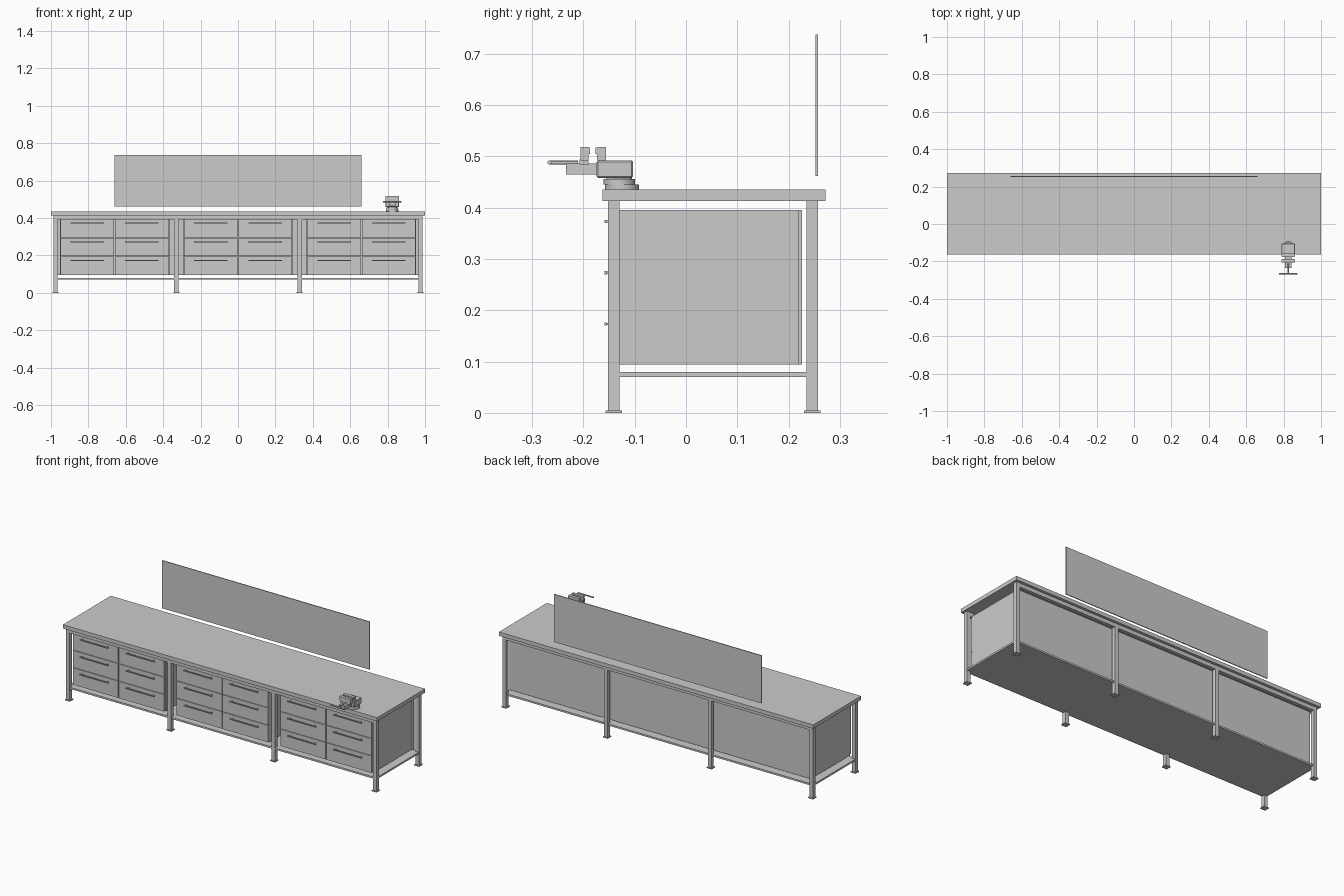
import bpy, bmesh
from mathutils import Matrix

if "Cube" in bpy.data.objects:
    bpy.data.objects.remove(bpy.data.objects["Cube"])

grey = bpy.data.materials.new("light_grey")
grey.use_nodes = True
grey.diffuse_color = (0.6, 0.6, 0.6, 1)
grey.node_tree.nodes["Principled BSDF"].inputs["Base Color"].default_value = (0.6, 0.6, 0.6, 1)


def add_box(bm, x, y, z):
    """Box from (low, high) pairs on each axis."""
    size = Matrix.Diagonal((x[1] - x[0], y[1] - y[0], z[1] - z[0], 1))
    centre = Matrix.Translation([sum(p) / 2 for p in (x, y, z)])
    bmesh.ops.create_cube(bm, size=1, matrix=centre @ size)


def part(name, boxes):
    bm = bmesh.new()
    for b in boxes:
        add_box(bm, *b)
    mesh = bpy.data.meshes.new(name)
    bm.to_mesh(mesh)
    bm.free()
    mesh.materials.append(grey)
    obj = bpy.data.objects.new(name, mesh)
    bpy.context.collection.objects.link(obj)
    return obj


def rod(name, loc, radius, depth, axis="Z", sides=24):
    turn = {"X": (0, 1.5708, 0), "Y": (1.5708, 0, 0), "Z": (0, 0, 0)}[axis]
    bpy.ops.mesh.primitive_cylinder_add(vertices=sides, radius=radius, depth=depth,
                                        location=loc, rotation=turn)
    obj = bpy.context.object
    obj.name = name
    obj.data.materials.append(grey)
    bpy.ops.object.shade_smooth_by_angle()
    return obj


def around(c, half):
    return (c - half, c + half)


# Worktop laid from staggered wooden staves
front, back, rows, length = -0.163, 0.272, 16, 0.1
step = (back - front) / rows
staves = []
for r in range(rows):
    x = -1 - (r % 2) * length / 2
    while x < 0.999:
        staves.append(((max(x, -1), min(x + length, 1)),
                       (front + r * step, front + (r + 1) * step), (0.413, 0.435)))
        x += length
part("worktop", staves)

# Frame: legs, foot plates, top rails and lower shelf
leg_xs = (-0.976, -0.33, 0.33, 0.976)
leg_ys = (-0.141, 0.246)
for side, y in zip(("front", "back"), leg_ys):
    part(side + "_legs", [(around(x, 0.011), around(y, 0.011), (0.004, 0.413)) for x in leg_xs])
    part(side + "_feet", [(around(x, 0.016), around(y, 0.016), (0, 0.005)) for x in leg_xs])
    part(side + "_top_rail", [((-0.987, 0.987), around(y, 0.0105), (0.391, 0.413))])
part("lower_shelf", [((-0.985, 0.985), (-0.15, 0.25), (0.07, 0.08))])

# Three drawer cabinets with a shared back
part("cabinet_back", [((-0.965, 0.965), (0.218, 0.226), (0.094, 0.395))])
for name, cx in (("right", -0.66), ("middle", 0), ("left", 0.66)):
    part(name + "_cabinet", [(around(cx, 0.293), (-0.13, 0.22), (0.094, 0.395))])
    drawers, handles = [], []
    for col in (-1, 1):
        dx = cx + col * 0.146
        for row in range(3):
            z = 0.096 + row * 0.1
            drawers.append((around(dx, 0.144), (-0.143, -0.129), (z, z + 0.097)))
            hz = z + 0.077
            handles.append((around(dx, 0.09), (-0.159, -0.155), around(hz, 0.003)))
            for end in (-0.08, 0.08):
                handles.append((around(dx + end, 0.003), (-0.156, -0.142), around(hz, 0.002)))
    part(name + "_drawers", drawers)
    part(name + "_drawer_handles", handles)

# Back board above the worktop
part("back_board", [((-0.66, 0.66), (0.252, 0.257), (0.462, 0.737))])

# Bench vise
vx = 0.825
rod("vise_base", (vx, -0.125, 0.44), 0.033, 0.01)
rod("vise_swivel", (vx, -0.13, 0.45), 0.031, 0.011)
rod("vise_neck", (vx, -0.13, 0.456), 0.025, 0.008)
body = part("vise_body", [(around(vx, 0.036), (-0.174, -0.103), (0.458, 0.492))])
bevel = body.modifiers.new("Bevel", "BEVEL")
bevel.width, bevel.segments = 0.003, 1
part("vise_slide", [(around(vx, 0.018), (-0.234, -0.172), (0.464, 0.486)),
                    (around(vx, 0.03), (-0.207, -0.19), (0.484, 0.494))])
part("vise_jaws", [(around(vx, 0.036), (-0.206, -0.19), (0.492, 0.518)),
                   (around(vx, 0.036), (-0.173, -0.156), (0.492, 0.518))])
part("vise_jaw_plates", [(around(vx, 0.034), (-0.19, -0.187), (0.504, 0.517)),
                         (around(vx, 0.034), (-0.176, -0.173), (0.504, 0.517))])
rod("vise_screw", (vx, -0.238, 0.488), 0.004, 0.056, "Y", 12)
rod("vise_handle", (vx, -0.266, 0.488), 0.004, 0.1, "X", 12)
